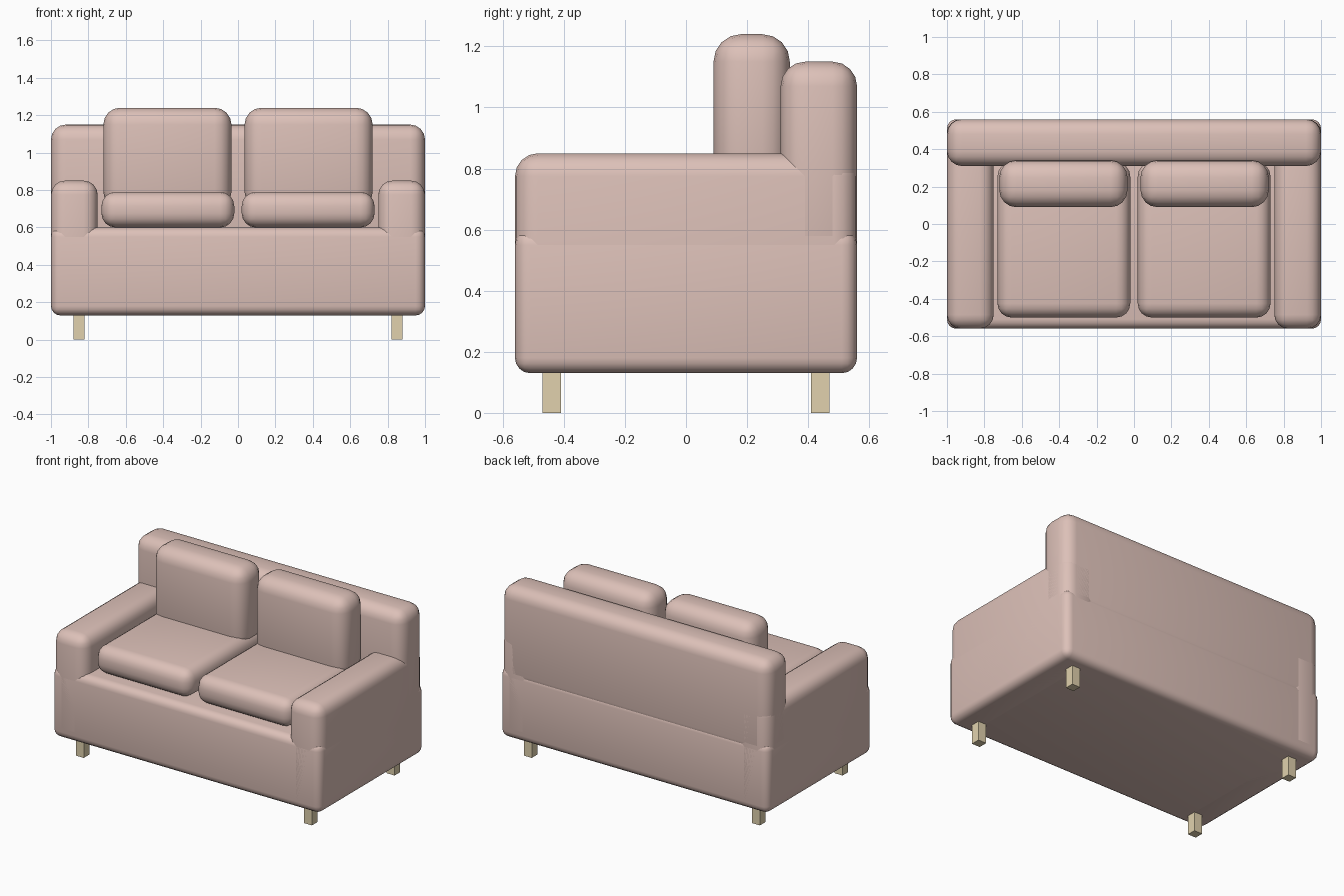
import bpy

if "Cube" in bpy.data.objects:
    bpy.data.objects.remove(bpy.data.objects["Cube"])


def material(name, rgb):
    m = bpy.data.materials.new(name)
    m.diffuse_color = (*rgb, 1)
    m.use_nodes = True
    m.node_tree.nodes["Principled BSDF"].inputs["Base Color"].default_value = m.diffuse_color
    return m


fabric = material("fabric", (0.72, 0.53, 0.48))
wood = material("wood", (0.75, 0.64, 0.42))


def box(name, xs, ys, zs, mat, radius=0, segments=4):
    """Box spanning the given ranges, with optional rounded edges."""
    spans = (xs, ys, zs)
    bpy.ops.mesh.primitive_cube_add(size=1, location=[(a + b) / 2 for a, b in spans])
    ob = bpy.context.object
    ob.name = name
    ob.scale = [b - a for a, b in spans]
    bpy.ops.object.transform_apply(location=False, rotation=False, scale=True)
    ob.data.materials.append(mat)
    if radius:
        bevel = ob.modifiers.new("rounding", 'BEVEL')
        bevel.width = radius
        bevel.segments = segments
        bpy.ops.object.modifier_apply(modifier=bevel.name)
        bpy.ops.object.shade_smooth_by_angle()
    return ob


def span(side, a, b):
    """Mirror an x range to the given side."""
    return sorted((side * a, side * b))


# Base and backrest
box("base", (-1, 1), (-0.56, 0.56), (0.13, 0.60), fabric, 0.05)
box("backrest", (-1, 1), (0.31, 0.56), (0.50, 1.15), fabric, 0.08)

for side, label in ((-1, "left"), (1, "right")):
    # Armrest
    box(label + "_armrest", span(side, 0.75, 1), (-0.56, 0.56), (0.13, 0.85), fabric, 0.075)
    # Cushions
    box(label + "_seat_cushion", span(side, 0.02, 0.73), (-0.50, 0.33), (0.60, 0.79), fabric, 0.075)
    box(label + "_back_cushion", span(side, 0.035, 0.72), (0.09, 0.34), (0.70, 1.24), fabric, 0.09)
    # Legs
    for y, place in ((-0.44, "front"), (0.44, "back")):
        box(f"{place}_{label}_leg", span(side, 0.82, 0.88), (y - 0.03, y + 0.03), (0, 0.14), wood)
